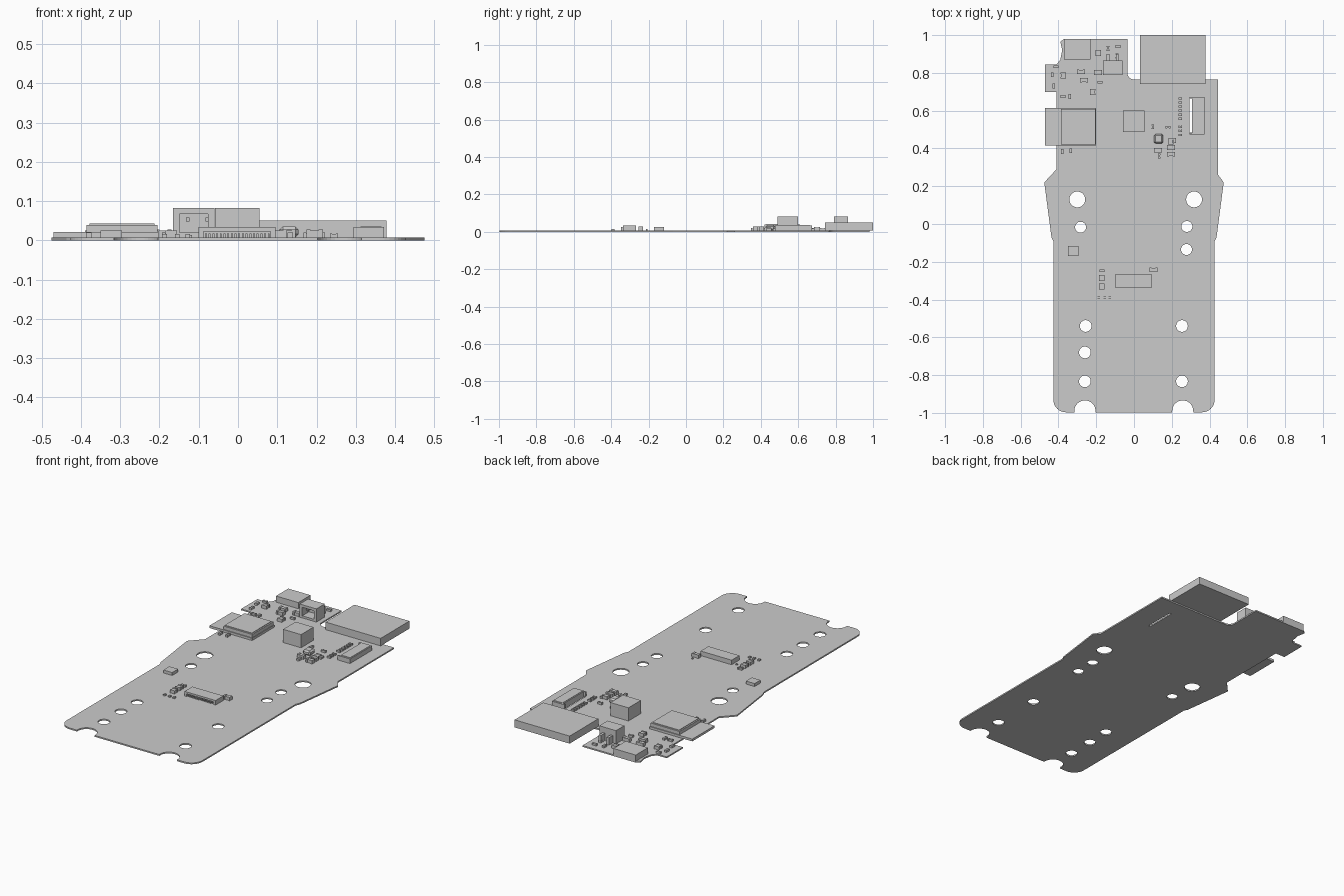
import bpy
import bmesh
from math import cos, sin, pi
from mathutils import Matrix, Vector

default = bpy.data.objects.get("Cube")
if default:
    bpy.data.objects.remove(default)

TOP = 0.008  # upper surface of the board

grey = bpy.data.materials.new("plain grey")
grey.use_nodes = True
colour = (0.6, 0.6, 0.6, 1)
grey.diffuse_color = colour
grey.node_tree.nodes["Principled BSDF"].inputs["Base Color"].default_value = colour


def add_box(bm, x0, x1, y0, y1, z0, z1):
    """Add an axis-aligned box given by its limits."""
    size = Matrix.Diagonal((x1 - x0, y1 - y0, z1 - z0, 1))
    middle = Vector((x0 + x1, y0 + y1, z0 + z1)) / 2
    bmesh.ops.create_cube(bm, size=1, matrix=Matrix.Translation(middle) @ size)


def finish(name, bm):
    mesh = bpy.data.meshes.new(name)
    bm.to_mesh(mesh)
    bm.free()
    mesh.materials.append(grey)
    obj = bpy.data.objects.new(name, mesh)
    bpy.context.collection.objects.link(obj)
    return obj


def part(name, *boxes):
    """Make one object out of a few boxes."""
    bm = bmesh.new()
    for limits in boxes:
        add_box(bm, *limits)
    return finish(name, bm)


def arc(cx, cy, radius, start, end, steps=8):
    angles = [start + (end - start) * i / steps for i in range(steps + 1)]
    return [(cx + radius * cos(a), cy + radius * sin(a)) for a in angles]


# Board outline, anticlockwise from the front left corner
outline = arc(-0.36, -0.93, 0.067, pi, 1.5 * pi)
for notch_x in (-0.26, 0.258):
    outline += arc(notch_x, -0.99, 0.056, pi, 0, 16)
    outline[-17] = (notch_x - 0.056, -0.997)
    outline[-1] = (notch_x + 0.056, -0.997)
outline += arc(0.36, -0.93, 0.067, -pi / 2, 0)
outline += [(0.427, -0.09), (0.437, -0.07), (0.475, 0.22), (0.446, 0.26), (0.446, 0.765)]
outline += arc(0, 0.8, 0.035, 1.5 * pi, pi)
outline += [(-0.035, 0.98), (-0.37, 0.98), (-0.39, 0.965), (-0.38, 0.92), (-0.39, 0.87),
            (-0.41, 0.845), (-0.47, 0.845), (-0.47, 0.7), (-0.41, 0.7),
            (-0.41, 0.29), (-0.475, 0.22), (-0.437, -0.07), (-0.427, -0.09)]

# Round holes: radius, then the centres
holes = {
    0.042: [(-0.3, 0.13), (0.318, 0.13)],
    0.029: [(-0.283, -0.017), (0.28, -0.013), (0.278, -0.135)],
    0.031: [(-0.256, -0.54), (0.254, -0.54), (-0.26, -0.68), (-0.26, -0.833), (0.254, -0.833)],
}
loops = [outline]
for radius, centres in holes.items():
    loops += [arc(x, y, radius, 0, 2 * pi, 28)[:-1] for x, y in centres]
# Slot beside the side connector
loops.append([(0.294, 0.485), (0.306, 0.485), (0.306, 0.665), (0.294, 0.665)])

bm = bmesh.new()
for loop in loops:
    verts = [bm.verts.new((x, y, 0)) for x, y in loop]
    for a, b in zip(verts, verts[1:] + verts[:1]):
        bm.edges.new((a, b))
bmesh.ops.triangle_fill(bm, edges=bm.edges[:], use_beauty=True, normal=(0, 0, 1))
grown = bmesh.ops.extrude_face_region(bm, geom=bm.faces[:])
bmesh.ops.translate(bm, vec=(0, 0, TOP),
                    verts=[v for v in grown["geom"] if isinstance(v, bmesh.types.BMVert)])
bmesh.ops.recalc_face_normals(bm, faces=bm.faces[:])
finish("board", bm)

# Large blocks
part("rear_block", (0.032, 0.378, 0.742, 1, TOP, 0.051))
part("tall_cube", (-0.058, 0.055, 0.488, 0.6, TOP, 0.083))
part("corner_block", (-0.37, -0.23, 0.87, 0.98, TOP, 0.043))
part("square_sensor", (-0.35, -0.295, -0.17, -0.117, TOP, 0.025))

# Module with a shield can
part("module_plate", (-0.47, -0.202, 0.415, 0.615, TOP, 0.021))
part("module_shield", (-0.386, -0.205, 0.42, 0.61, 0.021, 0.04),
     (-0.378, -0.213, 0.428, 0.602, 0.04, 0.043))

# Plug socket: roof, walls, feet and pins
socket = [(-0.165, -0.06, 0.79, 0.865, 0.068, 0.083),
          (-0.165, -0.06, 0.85, 0.865, 0.015, 0.068),
          (-0.165, -0.06, 0.79, 0.865, TOP, 0.02)]
for x in (-0.165, -0.076):
    socket.append((x, x + 0.016, 0.79, 0.865, 0.02, 0.068))
for x in (-0.145, -0.095):
    socket.append((x, x + 0.014, 0.865, 0.9, TOP, 0.05))
    socket.append((x + 0.012, x + 0.022, 0.8, 0.85, 0.048, 0.058))
part("plug_socket", *socket)

# Ribbon connector with a row of pins under its lid
ribbon = [(-0.1, 0.095, -0.32, -0.267, TOP, 0.034),
          (-0.1, 0.095, -0.337, -0.32, 0.023, 0.034)]
for x in (-0.1, 0.083):
    ribbon.append((x, x + 0.012, -0.337, -0.32, TOP, 0.023))
for i in range(18):
    x = -0.084 + i * 0.0094
    ribbon.append((x, x + 0.005, -0.335, -0.32, TOP, 0.018))
part("ribbon_connector", *ribbon)

# Side connector with arms round the slot
side = [(0.306, 0.372, 0.475, 0.673, TOP, 0.034),
        (0.312, 0.366, 0.485, 0.663, 0.034, 0.036)]
for y in (0.475, 0.665):
    side.append((0.294, 0.306, y, y + 0.008, TOP, 0.034))
part("side_connector", *side)

# Coil with chamfered corners
coil = part("coil", (0.107, 0.154, 0.425, 0.477, TOP, 0.036))
chamfer = coil.modifiers.new("chamfer", "BEVEL")
chamfer.width = 0.008
chamfer.segments = 1


def chips(name, width, depth, height, centres):
    """Small two-ended parts: a slim body between two end caps."""
    boxes = []
    for x, y in centres:
        w, d = width / 2, depth / 2
        cap = 0.25
        if width >= depth:
            boxes.append((x - w * 0.6, x + w * 0.6, y - d * 0.85, y + d * 0.85, TOP, TOP + height * 0.9))
            for s in (-1, 1):
                a, b = sorted((x + s * w, x + s * w * 2 * cap))
                boxes.append((a, b, y - d, y + d, TOP, TOP + height))
        else:
            boxes.append((x - w * 0.85, x + w * 0.85, y - d * 0.6, y + d * 0.6, TOP, TOP + height * 0.9))
            for s in (-1, 1):
                a, b = sorted((y + s * d, y + s * d * 2 * cap))
                boxes.append((x - w, x + w, a, b, TOP, TOP + height))
    part(name, *boxes)


# Surface parts, grouped by size
chips("wide_capacitors", 0.042, 0.024, 0.02,
      [(-0.28, 0.805), (-0.265, 0.762), (-0.19, 0.802), (0.126, 0.39),
       (0.195, 0.37), (0.195, 0.405), (0.104, -0.242)])
chips("square_capacitors", 0.03, 0.032, 0.018,
      [(-0.375, 0.785), (-0.19, 0.905), (-0.218, 0.7), (0.195, 0.436),
       (-0.17, -0.285), (-0.17, -0.332)])
chips("flat_resistors", 0.026, 0.014, 0.012,
      [(-0.412, 0.832), (-0.375, 0.675), (-0.18, 0.75), (0.18, 0.513),
       (-0.17, -0.247), (-0.085, 0.94)])
chips("upright_resistors", 0.014, 0.026, 0.012,
      [(-0.425, 0.73), (-0.433, 0.79), (-0.34, 0.674), (-0.38, 0.384), (-0.335, 0.388),
       (-0.138, 0.93), (-0.09, 0.89), (0.1, 0.515), (0.133, 0.36), (0.215, 0.443)])

# Rows of tiny parts
row = [(0.245, 0.665 - i * 0.0215) for i in range(6)]
row += [(0.245, 0.515 - i * 0.022) for i in range(3)]
chips("edge_row", 0.02, 0.012, 0.01, row)
chips("front_row", 0.012, 0.014, 0.008, [(x, -0.39) for x in (-0.187, -0.155, -0.128)])
chips("test_points", 0.009, 0.009, 0.006, [(-0.122, -0.283), (0.106, -0.21)])
